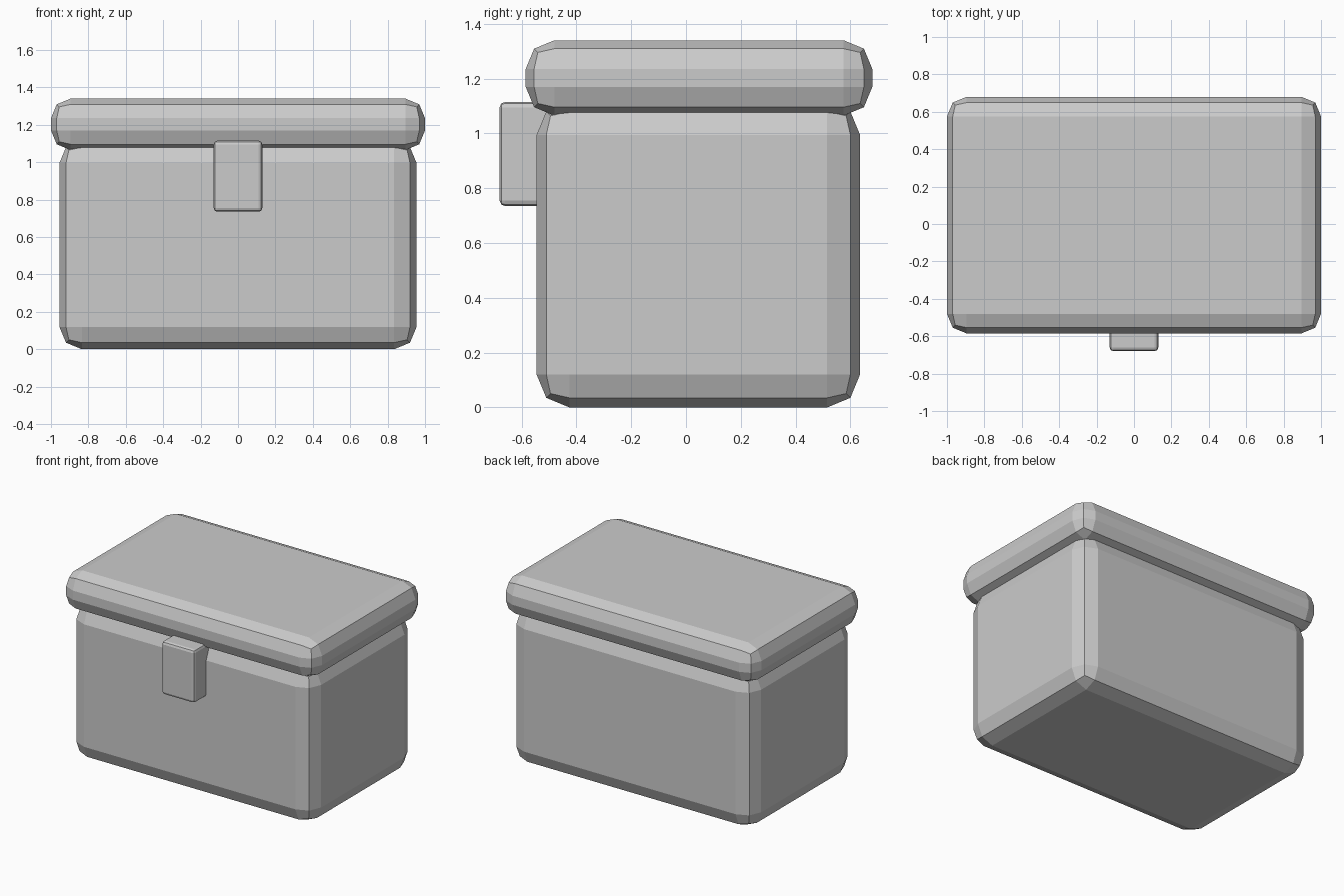
import bpy

if "Cube" in bpy.data.objects:
    bpy.data.objects.remove(bpy.data.objects["Cube"])


def bevelled_box(name, low, high, width):
    """Box between two corners with two-step chamfered edges, flat shaded."""
    centre = [(a + b) / 2 for a, b in zip(low, high)]
    size = [b - a for a, b in zip(low, high)]
    bpy.ops.mesh.primitive_cube_add(size=1, location=centre)
    box = bpy.context.object
    box.name = name
    box.scale = size
    bpy.ops.object.transform_apply(location=False, rotation=False, scale=True)
    bevel = box.modifiers.new("bevel", 'BEVEL')
    bevel.width = width
    bevel.segments = 2
    bevel.limit_method = 'NONE'
    return box


# Main container
bevelled_box("chest_body", (-0.955, -0.545, 0), (0.955, 0.635, 1.115), 0.12)

# Overhanging lid
bevelled_box("lid", (-1.0, -0.585, 1.065), (1.0, 0.68, 1.34), 0.105)

# Front latch, set into the body
bevelled_box("latch", (-0.13, -0.68, 0.735), (0.13, -0.48, 1.115), 0.02)
